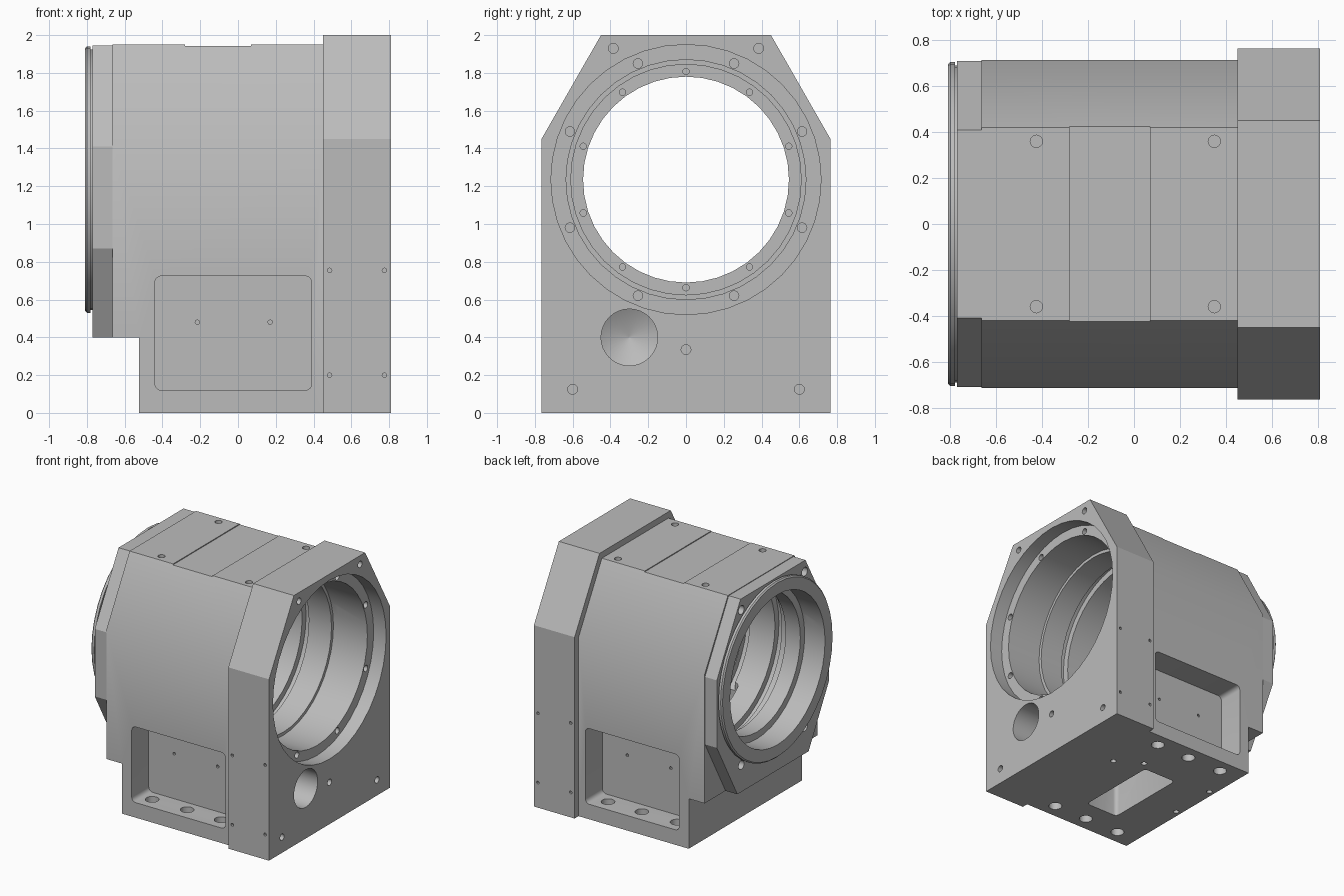
import bpy, bmesh, math
from mathutils import Vector

old = bpy.data.objects.get("Cube")
if old:
    bpy.data.objects.remove(old, do_unlink=True)

metal = bpy.data.materials.new("light grey metal")
metal.use_nodes = True
GREY = (0.5, 0.5, 0.5, 1)
metal.diffuse_color = GREY
metal.node_tree.nodes["Principled BSDF"].inputs["Base Color"].default_value = GREY

BORE_Z = 1.235


def place(axis, t, a, b):
    return Vector({"x": (t, a, b), "y": (a, t, b), "z": (a, b, t)}[axis])


def loft(name, axis, rings):
    """Solid through equal-length rings given as (t, [(a, b), ...])."""
    bm = bmesh.new()
    loops = [[bm.verts.new(place(axis, t, a, b)) for a, b in pts] for t, pts in rings]
    n = len(loops[0])
    for r0, r1 in zip(loops, loops[1:]):
        for i in range(n):
            j = (i + 1) % n
            bm.faces.new((r0[i], r0[j], r1[j], r1[i]))
    bm.faces.new(loops[0])
    bm.faces.new(loops[-1])
    bmesh.ops.recalc_face_normals(bm, faces=bm.faces)
    mesh = bpy.data.meshes.new(name)
    bm.to_mesh(mesh)
    bm.free()
    obj = bpy.data.objects.new(name, mesh)
    bpy.context.collection.objects.link(obj)
    mesh.materials.append(metal)
    return obj


def prism(name, axis, lo, hi, pts):
    return loft(name, axis, [(lo, pts), (hi, pts)])


def lathe(name, axis, ca, cb, profile, seg=32):
    ang = [2 * math.pi * i / seg for i in range(seg)]
    return loft(name, axis, [(t, [(ca + r * math.cos(k), cb + r * math.sin(k)) for k in ang])
                             for t, r in profile])


def rounded(a0, a1, b0, b1, r, steps=4):
    pts = []
    corners = [(a1 - r, b1 - r), (a0 + r, b1 - r), (a0 + r, b0 + r), (a1 - r, b0 + r)]
    for q, (a, b) in enumerate(corners):
        for i in range(steps + 1):
            k = math.pi / 2 * (q + i / steps)
            pts.append((a + r * math.cos(k), b + r * math.sin(k)))
    return pts


def mirrored(half):
    """Close a half outline (a > 0, bottom to top) across a = 0."""
    return half + [(-a, b) for a, b in reversed(half)]


def cut(part, cutter):
    cutter.hide_render = True
    mod = part.modifiers.new("cut", "BOOLEAN")
    mod.operation, mod.solver, mod.object = "DIFFERENCE", "EXACT", cutter
    bpy.context.view_layer.objects.active = part
    bpy.ops.object.modifier_apply(modifier=mod.name)
    bpy.data.objects.remove(cutter, do_unlink=True)


def drill(part, axis, a, b, r, lo, hi, seg=16):
    cut(part, lathe("drill", axis, a, b, [(lo, r), (hi, r)], seg))


def cut_bore(part):
    """Stepped main bore with retaining grooves and a small inner lip."""
    profile = [(0.9, 0.715), (0.70, 0.715), (0.70, 0.635), (0.40, 0.635), (0.40, 0.61)]
    for x in (0.20, -0.08, -0.36):
        profile += [(x, 0.61), (x, 0.66), (x - 0.06, 0.66), (x - 0.06, 0.61)]
    profile += [(-0.50, 0.61), (-0.50, 0.545), (-0.63, 0.545), (-0.63, 0.60), (-0.9, 0.60)]
    cut(part, lathe("bore", "x", 0, BORE_Z, profile, 40))


# Main body with a stepped underside
body = prism("main_body", "x", -0.665, 0.45, mirrored([(0.715, 0), (0.715, 1.43), (0.42, 1.95)]))
cut(body, prism("step", "y", -1, 1, [(-0.9, -0.2), (-0.525, -0.2), (-0.525, 0.4), (-0.9, 0.4)]))
cut(body, prism("top_relief", "y", -1, 1, [(-0.28, 1.943), (0.07, 1.943), (0.07, 2.1), (-0.28, 2.1)]))
cut_bore(body)

# Side pockets with their mounting holes
for s in (-1, 1):
    cut(body, prism("pocket", "y", s * 0.9, s * 0.5, rounded(-0.44, 0.39, 0.12, 0.725, 0.035)))
    for x in (-0.215, 0.17):
        drill(body, "y", x, 0.48, 0.012, s * 0.55, s * 0.45, 8)
    for x in (-0.34, -0.03, 0.27):
        drill(body, "z", x, s * 0.6, 0.05, -0.1, 0.2)
    for x in (-0.425, 0.35):
        drill(body, "z", x, s * 0.36, 0.027, 1.88, 2.1)

# Window and pin holes in the base
cut(body, prism("base_window", "z", -0.1, 0.9, rounded(-0.18, 0.11, -0.42, 0.26, 0.03)))
for x, y in ((0.37, 0.2), (0.17, 0.32), (-0.48, 0.31), (-0.48, -0.08)):
    drill(body, "z", x, y, 0.022, -0.1, 0.1, 12)

# Screw holes around the inner lip
for i in range(10):
    k = math.pi * (0.5 + i / 5)
    drill(body, "x", 0.572 * math.cos(k), BORE_Z + 0.572 * math.sin(k), 0.017, -0.45, -0.58, 12)

# Large end flange
flange = prism("end_flange", "x", 0.45, 0.81, mirrored([(0.765, 0), (0.765, 1.45), (0.45, 2.0)]))
cut_bore(flange)
for i in range(8):
    k = math.pi / 4 * (i + 0.5)
    drill(flange, "x", 0.665 * math.cos(k), BORE_Z + 0.665 * math.sin(k), 0.025, 0.6, 0.75)
for y, z in ((0.385, 1.93), (-0.385, 1.93), (0.6, 0.125), (-0.6, 0.125), (0, 0.335)):
    drill(flange, "x", y, z, 0.026, 0.7, 0.9)
for s in (-1, 1):
    for x in (0.485, 0.775):
        for z in (0.2, 0.755):
            drill(flange, "y", x, z, 0.012, s * 0.7, s * 0.85, 8)

# Blind port with a conical bottom, running through flange and body
for part in (flange, body):
    cut(part, lathe("port", "x", -0.30, 0.40, [(0.9, 0.15), (0.25, 0.15), (0.17, 0.005)], 32))

# Chamfered plate at the small end
plate = prism("end_plate", "x", -0.77, -0.665,
              mirrored([(0.45, 0.4), (0.71, 0.87), (0.71, 1.41), (0.41, 1.945)]))
cut_bore(plate)
for y in (-0.4, 0.4):
    for z in (-0.62, 0.62):
        drill(plate, "x", y, BORE_Z + z, 0.035, -0.9, -0.69)

# Collar ring with a neck groove
collar = lathe("collar_ring", "x", 0, BORE_Z,
               [(-0.77, 0.69), (-0.78, 0.69), (-0.78, 0.705), (-0.80, 0.705), (-0.81, 0.695)], 40)
cut_bore(collar)

# Smooth the round walls, keep machined edges crisp
for part, angle in ((body, 31), (flange, 25), (plate, 25), (collar, 25)):
    bpy.ops.object.select_all(action="DESELECT")
    part.select_set(True)
    bpy.context.view_layer.objects.active = part
    bpy.ops.object.shade_smooth_by_angle(angle=math.radians(angle))
